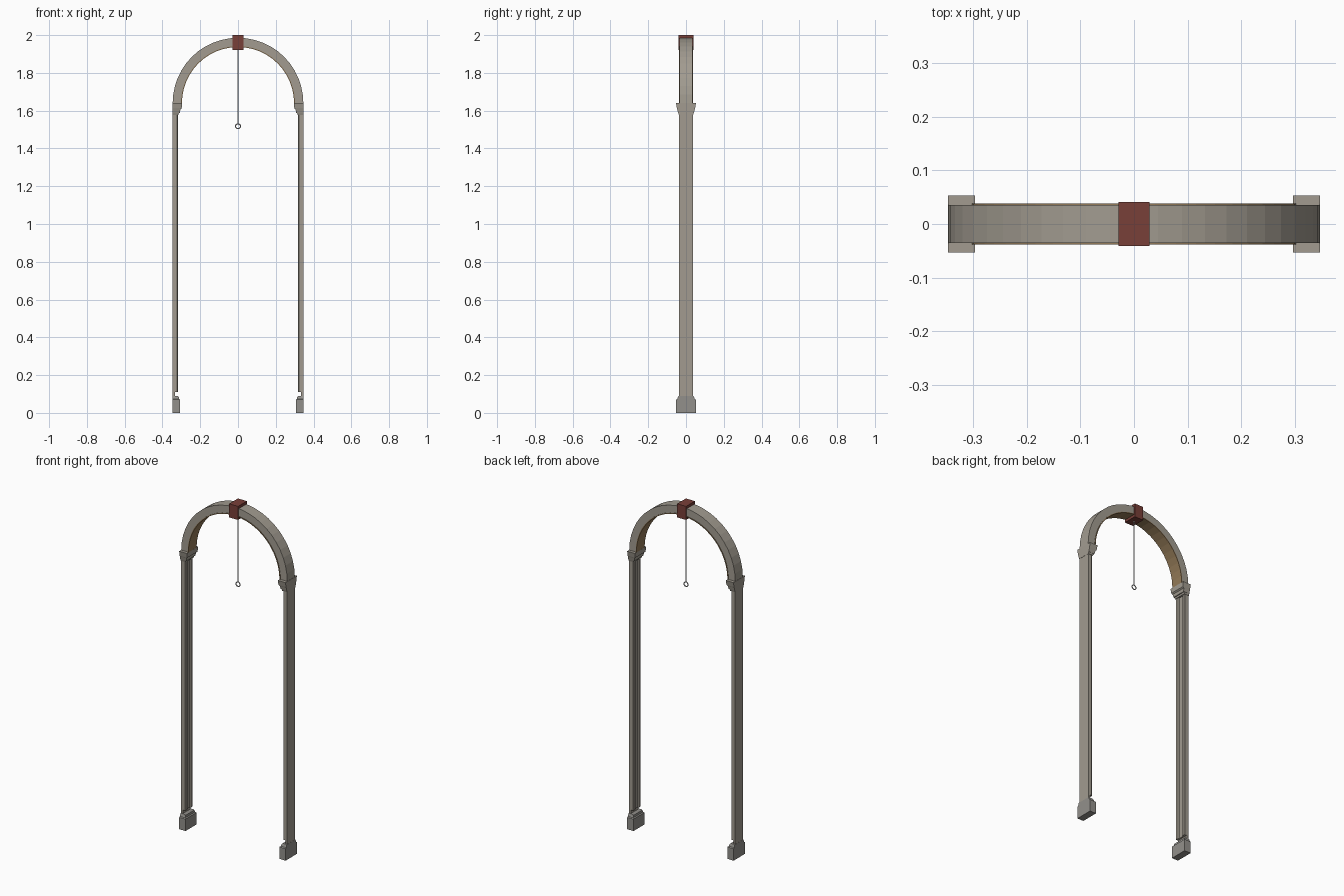
import bpy, bmesh, math

if "Cube" in bpy.data.objects:
    bpy.data.objects.remove(bpy.data.objects["Cube"])

def material(name, rgb):
    m = bpy.data.materials.new(name)
    m.diffuse_color = (*rgb, 1)
    m.use_nodes = True
    m.node_tree.nodes["Principled BSDF"].inputs["Base Color"].default_value = m.diffuse_color
    return m

STONE = material("stone", (0.36, 0.33, 0.28))
GREY = material("grey_stone", (0.29, 0.28, 0.26))
RED = material("dark_red", (0.19, 0.05, 0.04))
BROWN = material("brown", (0.30, 0.20, 0.10))
OUT = 0.347   # outer side of the frame
SPRING = 1.64  # height where the arch starts

def finish(name, bm, mat, mirror=False):
    bmesh.ops.recalc_face_normals(bm, faces=bm.faces)
    me = bpy.data.meshes.new(name)
    bm.to_mesh(me)
    bm.free()
    ob = bpy.data.objects.new(name, me)
    bpy.context.collection.objects.link(ob)
    if mat:
        me.materials.append(mat)
    if mirror:
        ob.modifiers.new("Mirror", 'MIRROR').use_mirror_merge = False
    return ob

def loft(name, sections, mat, mirror=False):
    """Skin a list of equal-length point loops and cap the ends."""
    bm = bmesh.new()
    rings = [[bm.verts.new(p) for p in s] for s in sections]
    n = len(rings[0])
    for a, b in zip(rings, rings[1:]):
        for i in range(n):
            j = (i + 1) % n
            bm.faces.new((a[i], a[j], b[j], b[i]))
    bm.faces.new(rings[0])
    bm.faces.new(rings[-1])
    return finish(name, bm, mat, mirror)

def rect(x0, x1, hy, z):
    return [(x0, -hy, z), (x1, -hy, z), (x1, hy, z), (x0, hy, z)]

def half_ring(name, r0, r1, hy, mat, steps=24):
    secs = []
    for i in range(steps + 1):
        a = math.pi * i / steps
        c, s = math.cos(a), math.sin(a)
        secs.append([(r * c, y, SPRING + r * s)
                     for r, y in ((r0, -hy), (r1, -hy), (r1, hy), (r0, hy))])
    return loft(name, secs, mat)

# Arch and its brown underside lining
half_ring("arch", 0.300, 0.346, 0.035, STONE)
half_ring("arch_lining", 0.297, 0.302, 0.038, BROWN)

# Keystone
loft("keystone", [rect(-0.029, 0.029, 0.041, 1.92),
                  rect(-0.029, 0.029, 0.041, 2.0)], RED)

# Pilasters with a recessed strip down the inner face
plan = [(0.346, -0.036), (0.346, 0.036), (0.322, 0.036), (0.318, 0.032),
        (0.318, 0.018), (0.325, 0.014), (0.325, -0.014), (0.318, -0.018),
        (0.318, -0.032), (0.322, -0.036)]
loft("pilasters", [[(x, y, z) for x, y in plan] for z in (0.11, 1.58)],
     STONE, True)

# Thin backing below each pilaster
loft("pilaster_backs", [rect(0.334, 0.346, 0.036, z) for z in (0.07, 0.11)],
     STONE, True)

# Capitals: inner x, half depth, height
cap = [(0.315, 0.038, 1.578), (0.313, 0.041, 1.588), (0.308, 0.042, 1.588),
       (0.305, 0.046, 1.606), (0.298, 0.048, 1.612), (0.2965, 0.053, 1.64)]
loft("capitals", [rect(x, OUT, hy, z) for x, hy, z in cap], STONE, True)

# Plinths with a small moulding on top
base = [(0.306, 0.052, 0.0), (0.306, 0.052, 0.07), (0.312, 0.046, 0.074),
        (0.314, 0.042, 0.086), (0.320, 0.040, 0.090)]
loft("plinths", [rect(x, OUT, hy, z) for x, hy, z in base], GREY, True)

# Hanging rod
bm = bmesh.new()
bmesh.ops.create_cone(bm, cap_ends=True, segments=8, radius1=0.003,
                      radius2=0.003, depth=0.395)
bmesh.ops.translate(bm, verts=bm.verts, vec=(0, 0, 1.7275))
finish("hanging_rod", bm, None)

# Ring pull at the end of the rod
bpy.ops.mesh.primitive_torus_add(location=(0, 0, 1.518),
                                 rotation=(math.pi / 2, 0, 0),
                                 major_radius=0.013, minor_radius=0.003,
                                 major_segments=16, minor_segments=8)
bpy.context.object.name = "pull_ring"
